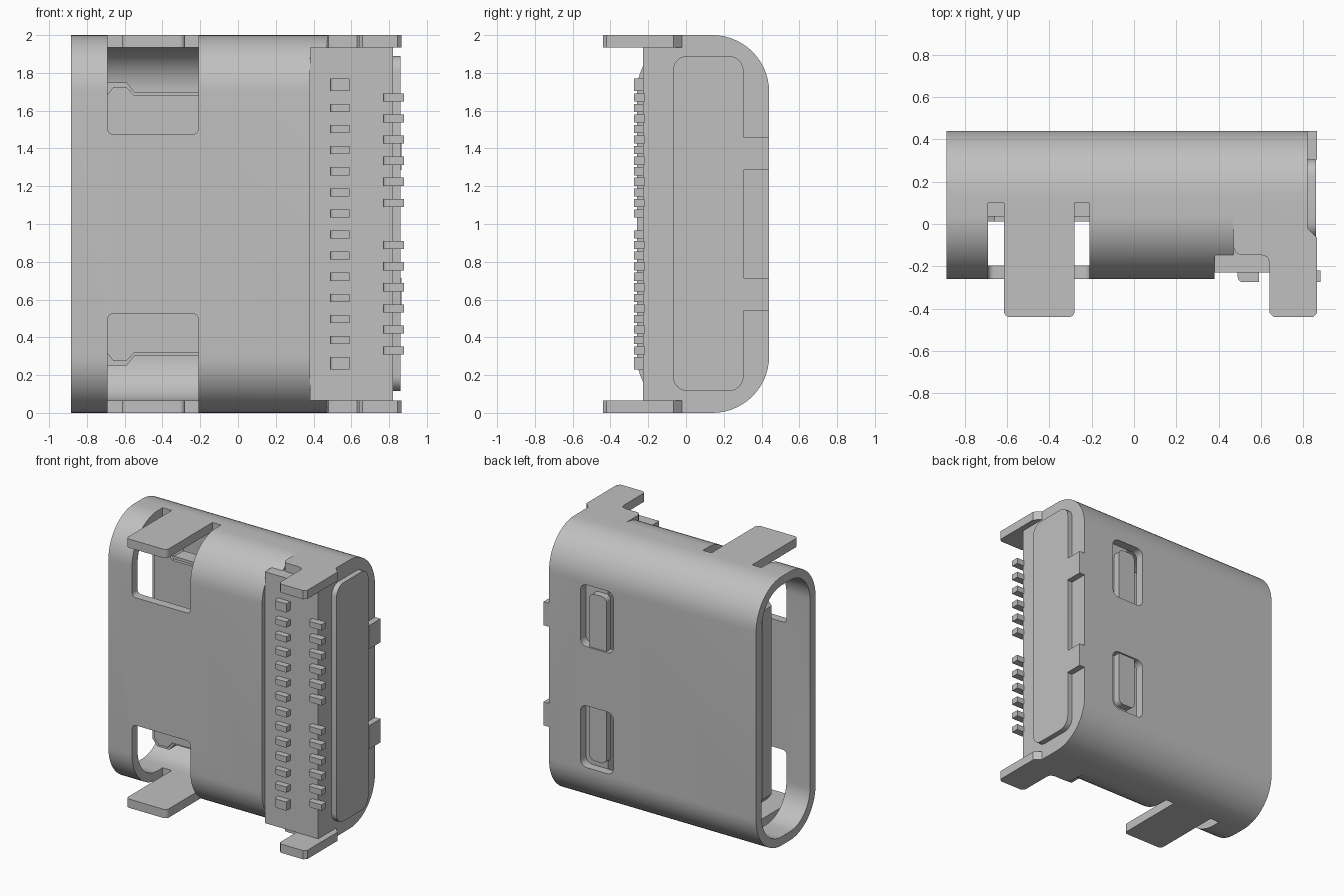
import bpy
import bmesh
from math import cos, sin, pi

cube = bpy.data.objects.get("Cube")
if cube:
    bpy.data.objects.remove(cube, do_unlink=True)

metal = bpy.data.materials.new("satin grey")
metal.use_nodes = True
GREY = (0.53, 0.53, 0.53, 1)
metal.diffuse_color = GREY
metal.node_tree.nodes["Principled BSDF"].inputs["Base Color"].default_value = GREY


def rounded(u0, u1, v0, v1, radii, seg=6):
    """Rounded rectangle; radii start at (u0, v0) and run counter-clockwise."""
    if not isinstance(radii, tuple):
        radii = (radii,) * 4
    corners = [(u0, v0, 1, 1), (u1, v0, -1, 1), (u1, v1, -1, -1), (u0, v1, 1, -1)]
    pts = []
    for i, ((u, v, su, sv), r) in enumerate(zip(corners, radii)):
        if r == 0:
            pts.append((u, v))
            continue
        for k in range(seg + 1):
            a = pi + (i + k / seg) * pi / 2
            pts.append((u + su * r + r * cos(a), v + sv * r + r * sin(a)))
    return pts


def prism(name, pts, axis, a, b):
    """Extrude a 2D outline along an axis from a to b."""
    place = {"x": lambda u, v, w: (w, u, v),
             "y": lambda u, v, w: (u, w, v),
             "z": lambda u, v, w: (u, v, w)}[axis]
    bm = bmesh.new()
    lo = [bm.verts.new(place(u, v, a)) for u, v in pts]
    hi = [bm.verts.new(place(u, v, b)) for u, v in pts]
    bm.faces.new(lo)
    bm.faces.new(hi[::-1])
    n = len(pts)
    for i in range(n):
        j = (i + 1) % n
        bm.faces.new((lo[i], hi[i], hi[j], lo[j]))
    bmesh.ops.recalc_face_normals(bm, faces=bm.faces)
    mesh = bpy.data.meshes.new(name)
    bm.to_mesh(mesh)
    bm.free()
    mesh.materials.append(metal)
    ob = bpy.data.objects.new(name, mesh)
    bpy.context.collection.objects.link(ob)
    return ob


def activate(ob):
    bpy.ops.object.select_all(action="DESELECT")
    ob.select_set(True)
    bpy.context.view_layer.objects.active = ob


def smooth(ob):
    activate(ob)
    bpy.ops.object.shade_smooth_by_angle(angle=0.5)


def cut(ob, pts, axis, a, b):
    """Subtract a prism and remove the cutter."""
    cutter = prism("cutter", pts, axis, a, b)
    cutter.hide_render = True
    mod = ob.modifiers.new("cut", "BOOLEAN")
    mod.operation = "DIFFERENCE"
    mod.solver = "EXACT"
    mod.object = cutter
    activate(ob)
    bpy.ops.object.modifier_apply(modifier=mod.name)
    bpy.data.objects.remove(cutter, do_unlink=True)


def span(z0, z1, upper):
    """Height range, reflected about mid height for the lower half."""
    return (z0, z1) if upper else (2 - z1, 2 - z0)


WALL = 0.065
FRONT, BACK = -0.885, 0.82
Y0, Y1, R = -0.26, 0.44, 0.30
TANGENT = Y0 + R

# Shell: hollow rounded tube, cut open at the rear underside
shell = prism("shell", rounded(Y0, Y1, 0, 2, R, 14), "x", FRONT, BACK)
cut(shell, rounded(Y0 + WALL, Y1 - WALL, WALL, 2 - WALL, R - WALL, 14), "x", -1.2, 1.2)
cut(shell, rounded(0.38, 1.2, -0.6, -0.155, 0), "z", -0.2, 2.2)
cut(shell, rounded(0.47, 1.2, -0.6, TANGENT, 0), "z", -0.2, 2.2)

for upper in (True, False):
    side = "upper" if upper else "lower"

    # Window that wraps around the corner, with a flat mounting leg
    cut(shell, rounded(-0.69, -0.21, *span(1.475, 2.2, upper), 0.03), "y", -0.6, 0.10)
    za, zb = span(2 - WALL, 2, upper)
    leg = rounded(-0.615, -0.28, -0.44, 0.10, (0.03, 0.03, 0, 0))
    prism(side + "_front_leg", leg, "z", za, zb)

    # Rear bracket and leg
    bracket = [(0.47, TANGENT), (BACK, TANGENT), (BACK, -0.02), (0.865, -0.065),
               (0.865, -0.42), (0.845, -0.44), (0.66, -0.44), (0.64, -0.42),
               (0.64, -0.18), (0.63, -0.155), (0.60, -0.145), (0.50, -0.145),
               (0.48, -0.135), (0.47, -0.11)]
    prism(side + "_rear_leg", bracket, "z", za, zb)

    # Spring finger in a slot on the back wall
    cut(shell, rounded(0.29, 0.56, *span(1.22, 1.68, upper), 0.05), "y", 0.3, 0.6)
    tip = (0, 0, 0.04, 0.04) if upper else (0.04, 0.04, 0, 0)
    finger = rounded(0.355, 0.495, *span(1.22, 1.62, upper), tip)
    prism(side + "_spring_finger", finger, "y", Y1 - WALL, Y1 - 0.012)

    # Rear locking tab
    prism(side + "_rear_tab", rounded(0.305, Y1, *span(1.285, 1.46, upper), 0),
          "x", BACK, 0.865)

smooth(shell)

# Housing block, square below and rounded to fit the shell above
r = R - WALL
housing = prism("housing", rounded(-0.228, Y1 - WALL, WALL, 2 - WALL, (0, r, r, 0), 14),
                "x", 0.38, BACK)
smooth(housing)

# Raised rear panel
panel = prism("rear_panel", rounded(-0.07, 0.305, 0.115, 1.89, 0.08), "x", BACK, 0.86)
smooth(panel)


# Contact tongue: wide tip, narrower body
def tongue_outline(tip_x, wide, narrow):
    half = [(0.40, narrow), (-0.55, narrow), (-0.59, wide), (tip_x + 0.04, wide),
            (tip_x, wide - 0.05)]
    return [(x, 1 + h) for x, h in half] + [(x, 1 - h) for x, h in reversed(half)]


prism("tongue_core", tongue_outline(-0.73, 0.75, 0.70), "y", 0.035, 0.145)
prism("tongue_faces", tongue_outline(-0.70, 0.725, 0.68), "y", 0.012, 0.168)


# Contact pins
def pin(name, x0, x1, z, height):
    outline = rounded(x0, x1, -0.275, -0.22, (0.025, 0, 0, 0), 4)
    prism(name, outline, "z", z - height / 2, z + height / 2)


PITCH = 0.1117
for i in range(14):
    end = i in (0, 13)
    offset = (i - 6.5) * PITCH + (0.011 if i == 13 else -0.011 if i == 0 else 0)
    pin("inner_pin", 0.49, 0.59, 1 + offset, 0.065 if end else 0.043)
for i in range(6):
    for s in (-1, 1):
        pin("outer_pin", 0.77, 0.88, 1 + s * (i + 1) * PITCH, 0.043)
